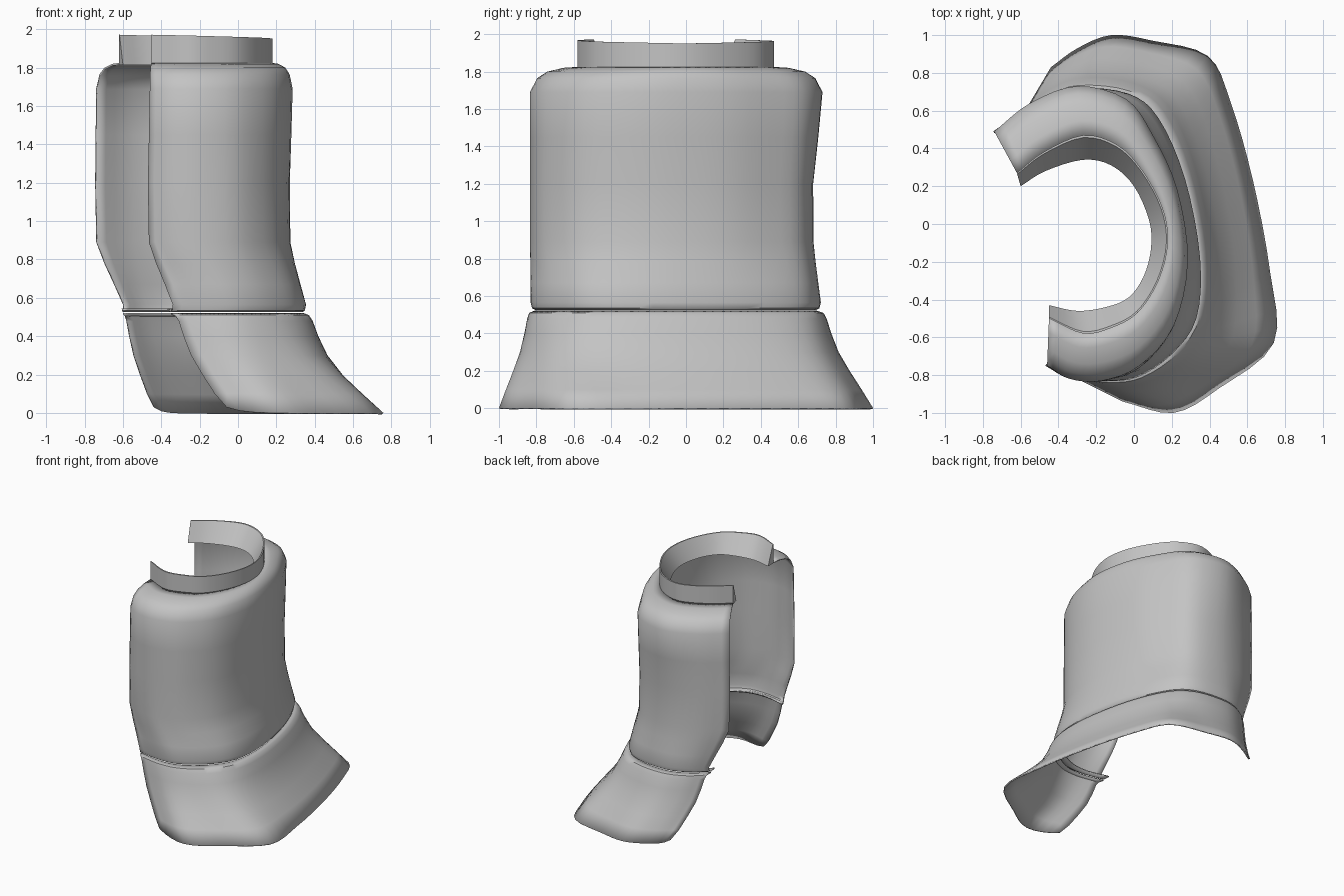
import bpy
import bmesh
import math
from mathutils import Vector

default_cube = bpy.data.objects.get("Cube")
if default_cube:
    bpy.data.objects.remove(default_cube, do_unlink=True)

# One plain material for the whole model
grey = bpy.data.materials.new("plain grey")
grey.use_nodes = True
grey.diffuse_color = (0.55, 0.55, 0.55, 1)
grey.node_tree.nodes["Principled BSDF"].inputs["Base Color"].default_value = grey.diffuse_color

STEPS = 4  # spline subdivisions between profile points

# Open C-shaped plan profiles, from the rear end round the bulge to the front end
NECK_INNER = [(-.6, .2), (-.47, .28), (-.27, .34), (-.12, .31), (0, .2), (.08, .02),
              (.09, -.13), (.05, -.28), (-.03, -.39), (-.15, -.44), (-.3, -.46), (-.45, -.43)]
NECK_OUTER = [(-.62, .27), (-.48, .38), (-.27, .47), (-.09, .42), (.04, .29), (.15, .09),
              (.18, -.1), (.13, -.3), (.02, -.47), (-.12, -.55), (-.27, -.58), (-.45, -.5)]
SHOULDER = [(-.74, .49), (-.55, .64), (-.3, .73), (-.04, .66), (.1, .47), (.23, .18),
            (.285, -.2), (.21, -.54), (.03, -.75), (-.17, -.83), (-.34, -.82), (-.46, -.75)]
BODY = [(-.745, .49), (-.55, .62), (-.3, .68), (-.04, .63), (.1, .45), (.22, .18),
        (.27, -.2), (.21, -.54), (.03, -.76), (-.17, -.83), (-.34, -.82), (-.47, -.75)]
WAIST = [(-.6, .56), (-.48, .66), (-.3, .72), (-.03, .69), (.13, .56), (.27, .24),
         (.35, -.18), (.33, -.5), (.2, -.69), (.02, -.81), (-.15, -.83), (-.34, -.8)]
HEM = [(-.44, .83), (-.3, .93), (-.12, 1), (.1, .97), (.39, .89), (.51, .65),
       (.63, .23), (.72, -.25), (.74, -.63), (.45, -.87), (.21, -1), (-.06, -.94)]


def smooth(profile):
    """Catmull-Rom curve through the profile points."""
    pts = [Vector(p) for p in profile]
    pts = [2 * pts[0] - pts[1]] + pts + [2 * pts[-1] - pts[-2]]
    curve = []
    for a, b, c, d in zip(pts, pts[1:], pts[2:], pts[3:]):
        for i in range(STEPS):
            t = i / STEPS
            curve.append(b + (c - a) * t / 2 + (a - b * 2.5 + c * 2 - d / 2) * t * t
                         + ((b - c) * 1.5 + (d - a) / 2) * t ** 3)
    return curve + [pts[-2]]


def section(start, end, blend, height, end_rise=0, power=1):
    """Blend two profiles at a height, optionally lifting the open ends."""
    row = [p.lerp(q, blend) for p, q in zip(smooth(start), smooth(end))]
    last = len(row) - 1
    return [(p.x, p.y, height + end_rise * abs(2 * i / last - 1) ** power)
            for i, p in enumerate(row)]


def loft(name, rows, closed=False, thickness=0):
    """Skin a stack of sections; rows run from the bottom upwards."""
    bm = bmesh.new()
    grid = [[bm.verts.new(co) for co in row] for row in rows]
    pairs = list(zip(grid, grid[1:]))
    if closed:
        pairs.append((grid[-1], grid[0]))
    for low, high in pairs:
        for i in range(len(low) - 1):
            bm.faces.new((low[i + 1], low[i], high[i], high[i + 1]))
    if closed:
        bm.faces.new([row[0] for row in grid])
        bm.faces.new([row[-1] for row in reversed(grid)])
        bmesh.ops.recalc_face_normals(bm, faces=bm.faces)
    mesh = bpy.data.meshes.new(name)
    bm.to_mesh(mesh)
    bm.free()
    mesh.materials.append(grey)
    obj = bpy.data.objects.new(name, mesh)
    bpy.context.collection.objects.link(obj)
    bpy.ops.object.select_all(action="DESELECT")
    obj.select_set(True)
    bpy.context.view_layer.objects.active = obj
    bpy.ops.object.shade_smooth_by_angle(angle=math.radians(40))
    if thickness:
        shell = obj.modifiers.new("shell thickness", "SOLIDIFY")
        shell.thickness = thickness
        shell.offset = -1
    return obj


# Flared lower skirt with rounded top edge and lifted hem corners
loft("flared_skirt", [
    section(WAIST, HEM, 1, 0, end_rise=.03, power=20),
    section(WAIST, HEM, .78, .1),
    section(WAIST, HEM, .55, .2),
    section(WAIST, HEM, .34, .3),
    section(WAIST, HEM, .2, .4),
    section(WAIST, HEM, .11, .48),
    section(WAIST, HEM, .05, .51),
    section(WAIST, NECK_OUTER, .09, .522),
], thickness=.01)

# Main shell: inward rolled lower lip, waisted wall and rounded shoulder
loft("main_shell", [
    section(WAIST, NECK_OUTER, .24, .535),
    section(WAIST, NECK_OUTER, .1, .525),
    section(WAIST, NECK_OUTER, .03, .535),
    section(WAIST, BODY, 0, .565),
    section(WAIST, BODY, .32, .67),
    section(WAIST, BODY, .67, .78),
    section(WAIST, BODY, .96, .89),
    section(WAIST, BODY, 1, 1.2),
    section(BODY, SHOULDER, .55, 1.45),
    section(BODY, SHOULDER, 1, 1.69),
    section(SHOULDER, NECK_OUTER, .15, 1.765),
    section(SHOULDER, NECK_OUTER, .36, 1.8),
    section(SHOULDER, NECK_OUTER, .7, 1.82),
    section(SHOULDER, NECK_OUTER, 1, 1.825),
], thickness=.01)

# Collar: upright outside, inside wall sloping in towards its foot
loft("collar", [
    section(NECK_OUTER, NECK_INNER, 0, 1.815),
    section(NECK_OUTER, NECK_INNER, 0, 1.95, end_rise=.022),
    section(NECK_OUTER, NECK_INNER, .1, 1.95, end_rise=.022),
    section(NECK_OUTER, NECK_INNER, 1, 1.815),
], closed=True)
